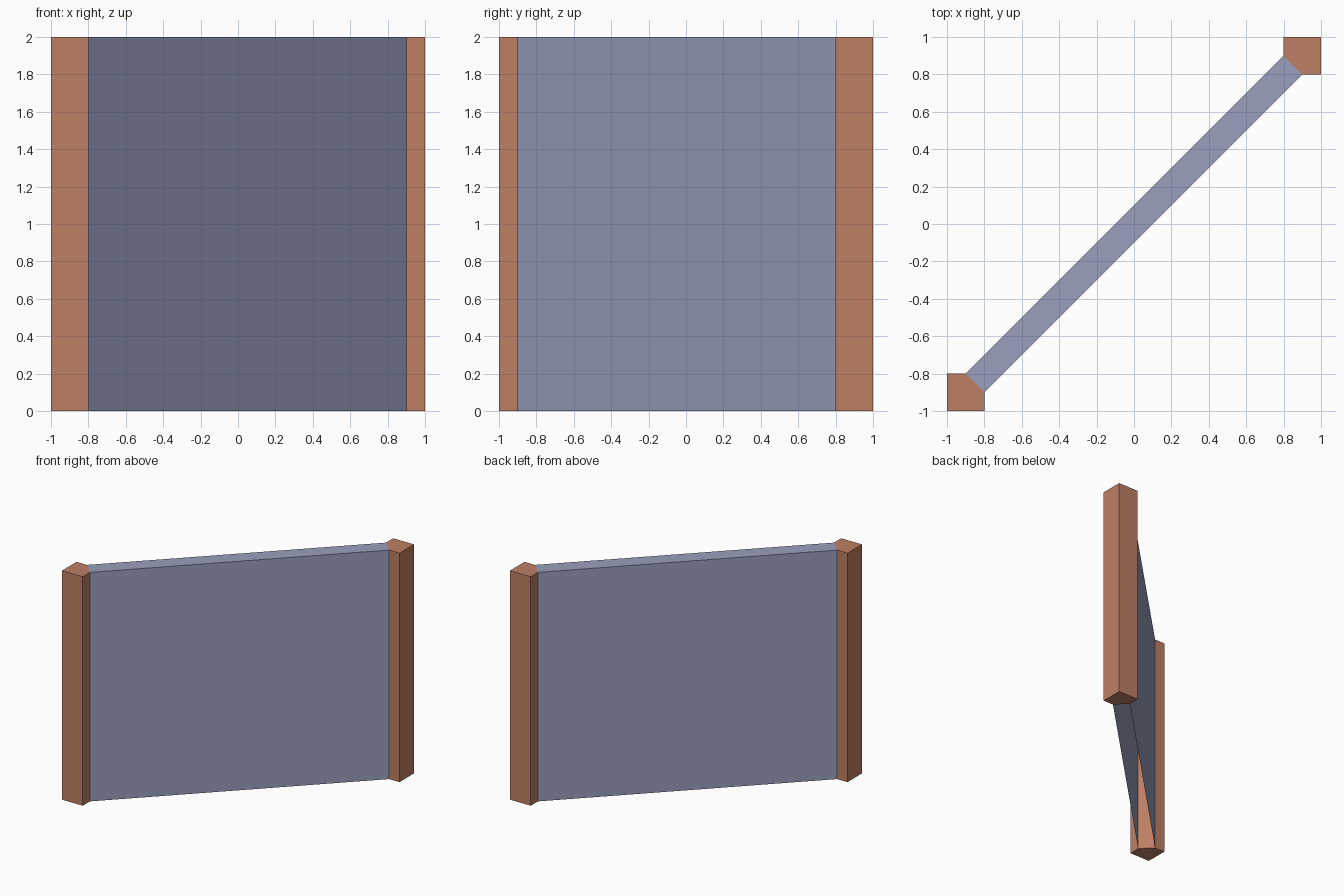
import bpy, bmesh

if "Cube" in bpy.data.objects:
    bpy.data.objects.remove(bpy.data.objects["Cube"])


def material(name, rgb):
    m = bpy.data.materials.new(name)
    m.diffuse_color = (*rgb, 1)
    m.use_nodes = True
    m.node_tree.nodes["Principled BSDF"].inputs["Base Color"].default_value = m.diffuse_color
    return m


terracotta = material("terracotta", (0.515, 0.212, 0.127))
slate_blue = material("slate blue", (0.319, 0.347, 0.508))
HEIGHT = 2.0


def prism(name, outline, mat, skip=None):
    """Extrude a counter-clockwise outline; skip(face) drops unwanted faces."""
    bm = bmesh.new()
    base = bm.faces.new([bm.verts.new((x, y, 0)) for x, y in outline])
    ext = bmesh.ops.extrude_face_region(bm, geom=[base], use_keep_orig=True)
    verts = [v for v in ext["geom"] if isinstance(v, bmesh.types.BMVert)]
    bmesh.ops.translate(bm, verts=verts, vec=(0, 0, HEIGHT))
    bmesh.ops.recalc_face_normals(bm, faces=bm.faces)
    bm.normal_update()
    if skip:
        doomed = [f for f in bm.faces if skip(f)]
        bmesh.ops.delete(bm, geom=doomed, context="FACES")
    me = bpy.data.meshes.new(name)
    bm.to_mesh(me)
    bm.free()
    me.materials.append(mat)
    ob = bpy.data.objects.new(name, me)
    bpy.context.collection.objects.link(ob)
    return ob


# Corner posts: square with the inner corner cut where the panel meets
post = [(-1, -1), (-0.8, -1), (-0.8, -0.9), (-0.9, -0.8), (-1, -0.8)]
prism("front_left_post", post, terracotta)
prism("back_right_post", [(-x, -y) for x, y in post], terracotta)

# Diagonal panel: two walls and a top, open underneath and at the posts
panel = [(-0.8, -0.9), (0.9, 0.8), (0.8, 0.9), (-0.9, -0.8)]
prism("diagonal_panel", panel, slate_blue,
      skip=lambda f: f.normal.z < -0.5 or abs(f.normal.x + f.normal.y) > 1)
